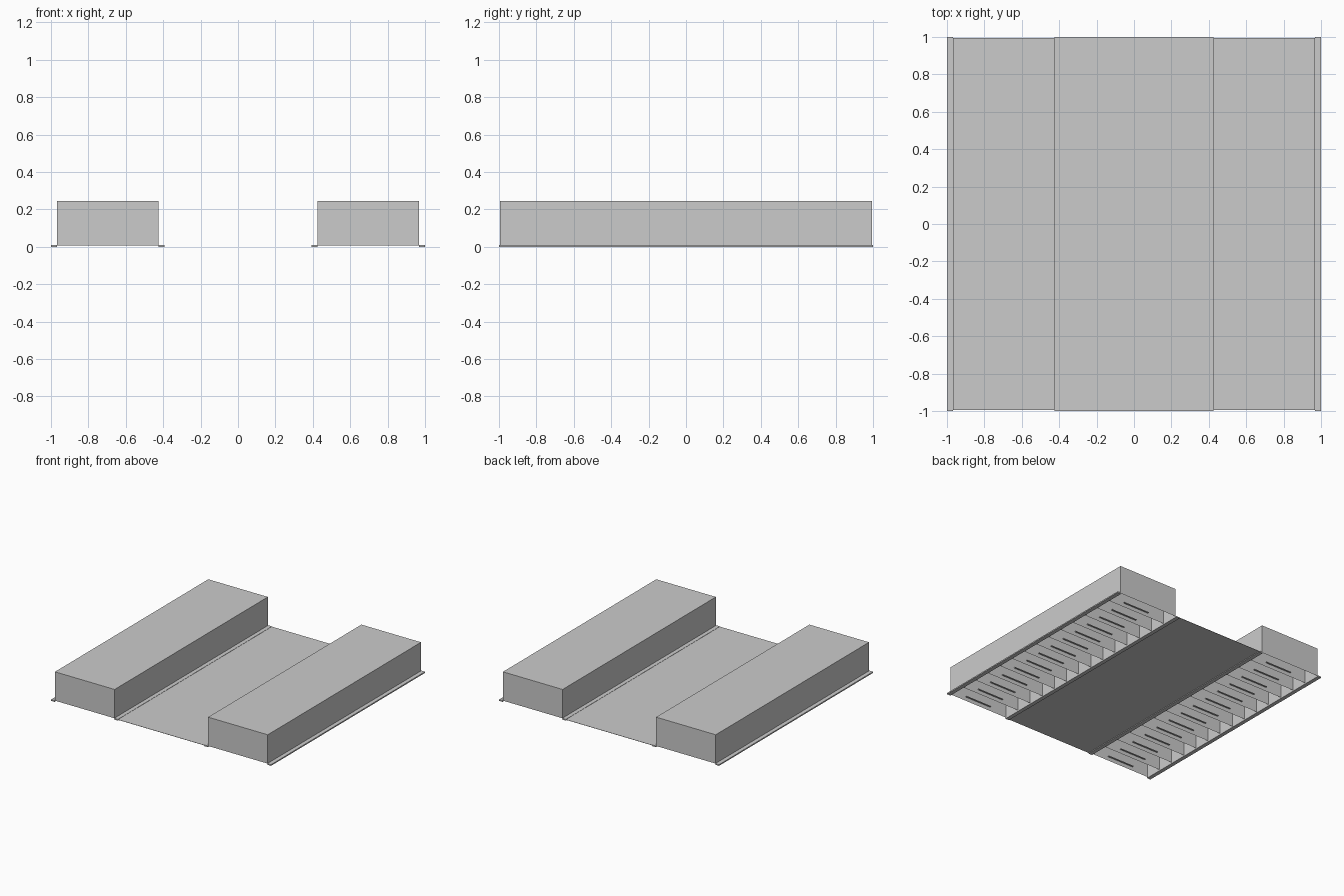
import bpy, bmesh

if "Cube" in bpy.data.objects:
    bpy.data.objects.remove(bpy.data.objects["Cube"])

Y_END, TOP, SILL = 0.995, 0.245, 0.008
X_IN, X_OUT = 0.425, 0.967
BAYS = 14


def new_object(name, bm):
    mesh = bpy.data.meshes.new(name)
    bm.to_mesh(mesh)
    bm.free()
    ob = bpy.data.objects.new(name, mesh)
    bpy.context.collection.objects.link(ob)
    return ob


def add_box(bm, x0, x1, y0, y1, z0, z1, open_bottom=False):
    geo = bmesh.ops.create_cube(bm, size=1)
    for v in geo["verts"]:
        v.co.x = x0 if v.co.x < 0 else x1
        v.co.y = y0 if v.co.y < 0 else y1
        v.co.z = z0 if v.co.z < 0 else z1
    if open_bottom:
        faces = {f for v in geo["verts"] for f in v.link_faces}
        bottom = min(faces, key=lambda f: f.calc_center_median().z)
        bmesh.ops.delete(bm, geom=[bottom], context='FACES_ONLY')


def add_sheet(bm, points):
    bm.faces.new([bm.verts.new(p) for p in points])


def mirror_x(ob):
    ob.modifiers.new("Mirror", 'MIRROR').use_mirror_merge = False


# Thin central floor between the two blocks
bm = bmesh.new()
add_box(bm, -X_IN, X_IN, -1, 1, 0.006, SILL)
new_object("centre_floor", bm)

# Long hollow blocks, open underneath
bm = bmesh.new()
add_box(bm, X_IN, X_OUT, -Y_END, Y_END, SILL, TOP, open_bottom=True)
mirror_x(new_object("block_shell", bm))

# Low kerbs along both sides of each block
bm = bmesh.new()
for x0, x1 in ((X_IN - 0.033, X_IN), (X_OUT, 1.0)):
    add_box(bm, x0, x1, -1, 1, 0, 0.01)
mirror_x(new_object("kerbs", bm))

# Cross walls dividing each block into bays
bm = bmesh.new()
step = 2 * Y_END / BAYS
for i in range(1, BAYS):
    y = -Y_END + i * step
    add_sheet(bm, [(X_IN, y, SILL), (X_OUT, y, SILL), (X_OUT, y, TOP), (X_IN, y, TOP)])
mirror_x(new_object("bay_dividers", bm))

# Small ledge inside each bay
bm = bmesh.new()
for i in range(BAYS):
    y = -Y_END + i * step
    add_box(bm, 0.58, 0.82, y, y + 0.012, 0.04, 0.045)
mirror_x(new_object("bay_ledges", bm))
